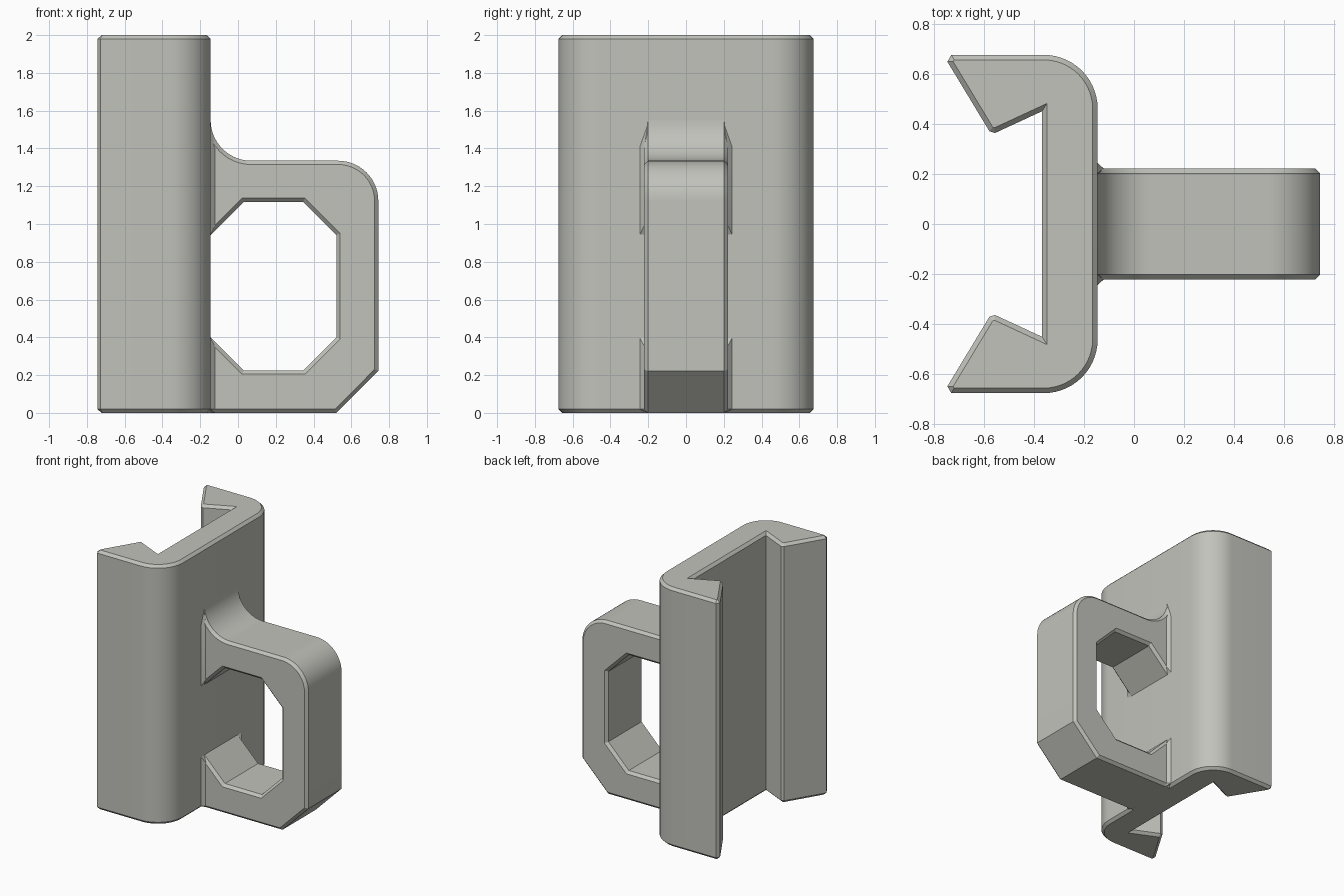
import bpy
import bmesh
import math
from mathutils import Vector

if "Cube" in bpy.data.objects:
    bpy.data.objects.remove(bpy.data.objects["Cube"])

CHAMFER = 0.02

grey = bpy.data.materials.new("light_grey")
grey.diffuse_color = (0.54, 0.54, 0.50, 1)
grey.use_nodes = True
grey.node_tree.nodes["Principled BSDF"].inputs["Base Color"].default_value = grey.diffuse_color


def finish(bm, name):
    """Turn a bmesh into a smooth-by-angle grey object."""
    bmesh.ops.recalc_face_normals(bm, faces=bm.faces)
    mesh = bpy.data.meshes.new(name)
    bm.to_mesh(mesh)
    bm.free()
    mesh.materials.append(grey)
    obj = bpy.data.objects.new(name, mesh)
    bpy.context.collection.objects.link(obj)
    bpy.ops.object.select_all(action='DESELECT')
    obj.select_set(True)
    bpy.context.view_layer.objects.active = obj
    bpy.ops.object.shade_smooth_by_angle(angle=math.radians(25))
    return obj


def arc(cx, cy, r, a0, a1, n=14):
    angles = [math.radians(a0 + (a1 - a0) * i / n) for i in range(n + 1)]
    return [(cx + r * math.cos(a), cy + r * math.sin(a)) for a in angles]


def inset(profile, d):
    """Mitred inward offset of a counter-clockwise outline."""
    pts = [Vector(p) for p in profile]
    out = []
    for i, p in enumerate(pts):
        e1 = (p - pts[i - 1]).normalized()
        e2 = (pts[(i + 1) % len(pts)] - p).normalized()
        n1, n2 = Vector((-e1.y, e1.x)), Vector((-e2.y, e2.x))
        out.append(p + (n1 + n2) * d / (1 + n1.dot(n2)))
    return out


def chamfered_prism(name, profile, low, high, place):
    """Extrude an outline and chamfer the rim of both end faces."""
    bm = bmesh.new()
    small = inset(profile, CHAMFER)
    layers = [(small, low), (profile, low + CHAMFER),
              (profile, high - CHAMFER), (small, high)]
    rings = [[bm.verts.new(place(p[0], p[1], h)) for p in outline]
             for outline, h in layers]
    for a, b in zip(rings, rings[1:]):
        for i in range(len(a)):
            j = (i + 1) % len(a)
            bm.faces.new((a[i], a[j], b[j], b[i]))
    bm.faces.new(rings[0][::-1])
    bm.faces.new(rings[-1])
    return finish(bm, name)


# Clip: wall with rounded outer corners and two inward-pointing lips
half = arc(-0.36, 0.46, 0.215, 0, 90) + [
    (-0.729, 0.675), (-0.745, 0.648),
    (-0.577, 0.37), (-0.555, 0.363), (-0.367, 0.45)]
clip_outline = half + [(x, -y) for x, y in reversed(half)]
chamfered_prism("clip", clip_outline, 0, 2, lambda u, v, h: (u, v, h))

# Handle: open loop with a fillet into the wall, rounded top, cut bottom corner
handle_outline = (
    [(-0.2, 0), (0.522, 0), (0.743, 0.222)]
    + arc(0.53, 1.122, 0.213, 0, 90)
    + arc(0.07, 1.55, 0.215, 270, 180)
    + [(-0.2, 1.55), (-0.2, 0.942), (-0.145, 0.942),
       (0.03, 1.117), (0.346, 1.117), (0.521, 0.942),
       (0.521, 0.40), (0.346, 0.225), (0.03, 0.225),
       (-0.145, 0.40), (-0.2, 0.40)])
chamfered_prism("handle", handle_outline, -0.222, 0.222,
                lambda u, v, h: (u, h, v))


# Flares: bevelled transitions between handle sides and wall
def flare(name, points):
    bm = bmesh.new()
    for x, y, z in points:
        for side in (1, -1):
            bm.verts.new((x, side * y, z))
    bmesh.ops.convex_hull(bm, input=bm.verts)
    bmesh.ops.dissolve_limit(bm, angle_limit=0.01, verts=bm.verts, edges=bm.edges)
    finish(bm, name)


flare("upper_flare", [
    (-0.146, 0.245, 0.942), (-0.146, 0.245, 1.41), (-0.146, 0.202, 1.53),
    (-0.122, 0.222, 0.99), (-0.122, 0.222, 1.40)])
flare("lower_flare", [
    (-0.146, 0.245, 0.02), (-0.146, 0.245, 0.40), (-0.146, 0.202, 0),
    (-0.122, 0.222, 0.02), (-0.122, 0.222, 0.355), (-0.122, 0.202, 0)])
